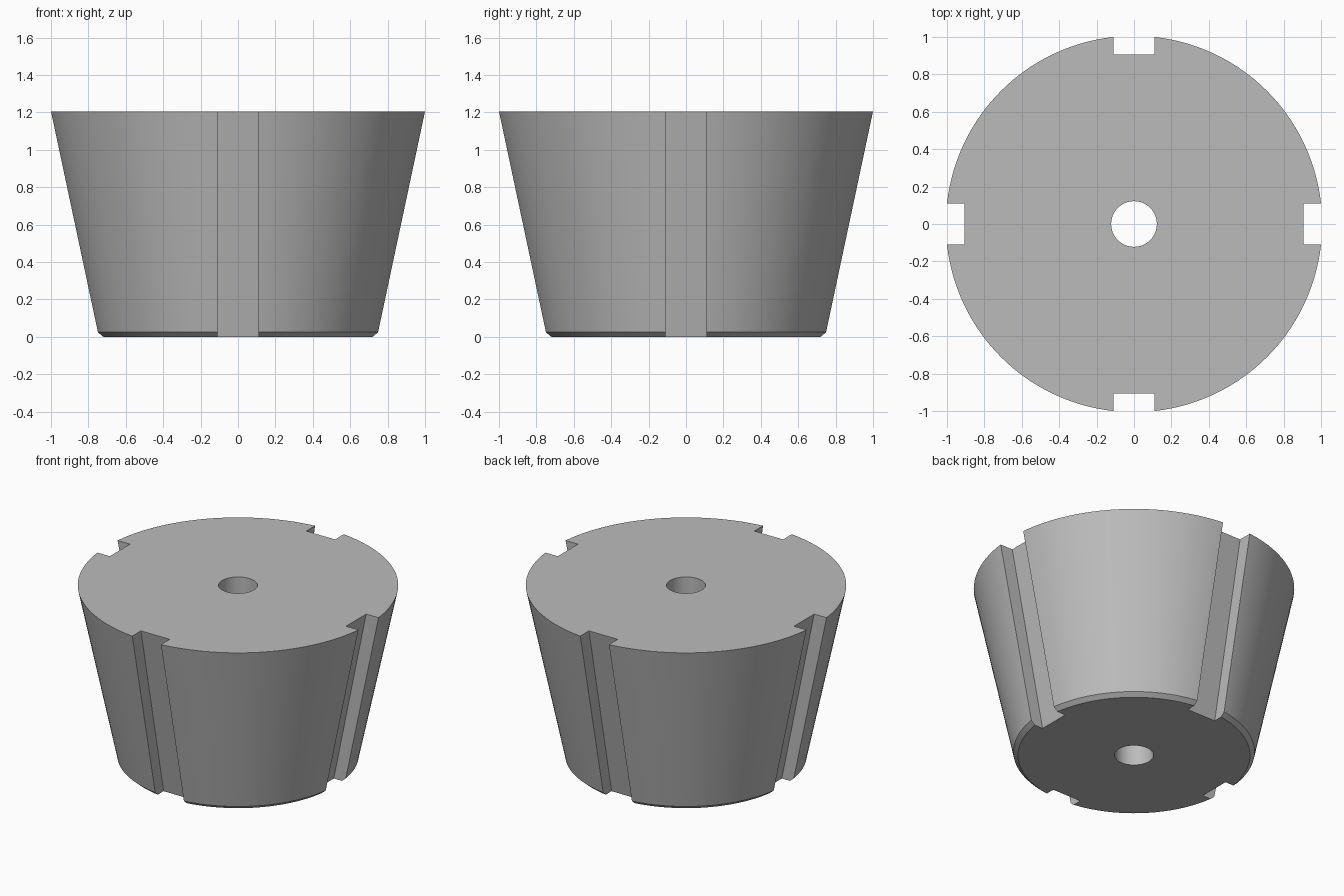
import bpy, bmesh, math
from mathutils import Matrix, Vector

cube = bpy.data.objects.get("Cube")
if cube:
    bpy.data.objects.remove(cube, do_unlink=True)

HEIGHT = 1.205
HOLE_RADIUS = 0.122
SLOT_HALF = 0.11
SEGMENTS = 128

grey = bpy.data.materials.new("plain_grey")
grey.use_nodes = True
colour = (0.5, 0.5, 0.5, 1)
grey.diffuse_color = colour
grey.node_tree.nodes["Principled BSDF"].inputs["Base Color"].default_value = colour


def make_object(name, bm):
    bmesh.ops.recalc_face_normals(bm, faces=bm.faces)
    mesh = bpy.data.meshes.new(name)
    bm.to_mesh(mesh)
    bm.free()
    mesh.materials.append(grey)
    obj = bpy.data.objects.new(name, mesh)
    bpy.context.collection.objects.link(obj)
    return obj


# Tapered body with a chamfered foot and a bore, turned from a closed profile
profile = [(HOLE_RADIUS, 0), (0.728, 0), (0.757, 0.025),
           (1.006, HEIGHT), (HOLE_RADIUS, HEIGHT)]
bm = bmesh.new()
rings = []
for i in range(SEGMENTS):
    turn = Matrix.Rotation(math.tau * i / SEGMENTS, 3, "Z")
    rings.append([bm.verts.new(turn @ Vector((r, 0, z))) for r, z in profile])
for i, ring in enumerate(rings):
    after = rings[(i + 1) % SEGMENTS]
    for j in range(len(profile)):
        k = (j + 1) % len(profile)
        bm.faces.new((ring[j], after[j], after[k], ring[k]))
body = make_object("tapered_plug", bm)

# Four sloping slots, cut parallel to the side
floor_low, floor_high = 0.657, 0.905
slope = (floor_high - floor_low) / HEIGHT
margin = 0.1
bm = bmesh.new()
for quarter in range(4):
    turn = Matrix.Rotation(quarter * math.pi / 2, 4, "Z")
    block = bmesh.ops.create_cube(bm, size=1)["verts"]
    for v in block:
        z = HEIGHT + margin if v.co.z > 0 else -margin
        x = 1.3 if v.co.x > 0 else floor_low + slope * z
        y = math.copysign(SLOT_HALF, v.co.y)
        v.co = turn @ Vector((x, y, z))
cutter = make_object("slot_cutter", bm)
cutter.hide_render = True

cut = body.modifiers.new("slots", "BOOLEAN")
cut.operation = "DIFFERENCE"
cut.solver = "EXACT"
cut.object = cutter

# Apply the cut, then smooth the round faces
bpy.ops.object.select_all(action="DESELECT")
bpy.context.view_layer.objects.active = body
body.select_set(True)
bpy.ops.object.modifier_apply(modifier=cut.name)
bpy.data.objects.remove(cutter, do_unlink=True)
bpy.ops.object.shade_smooth_by_angle(angle=math.radians(25))
